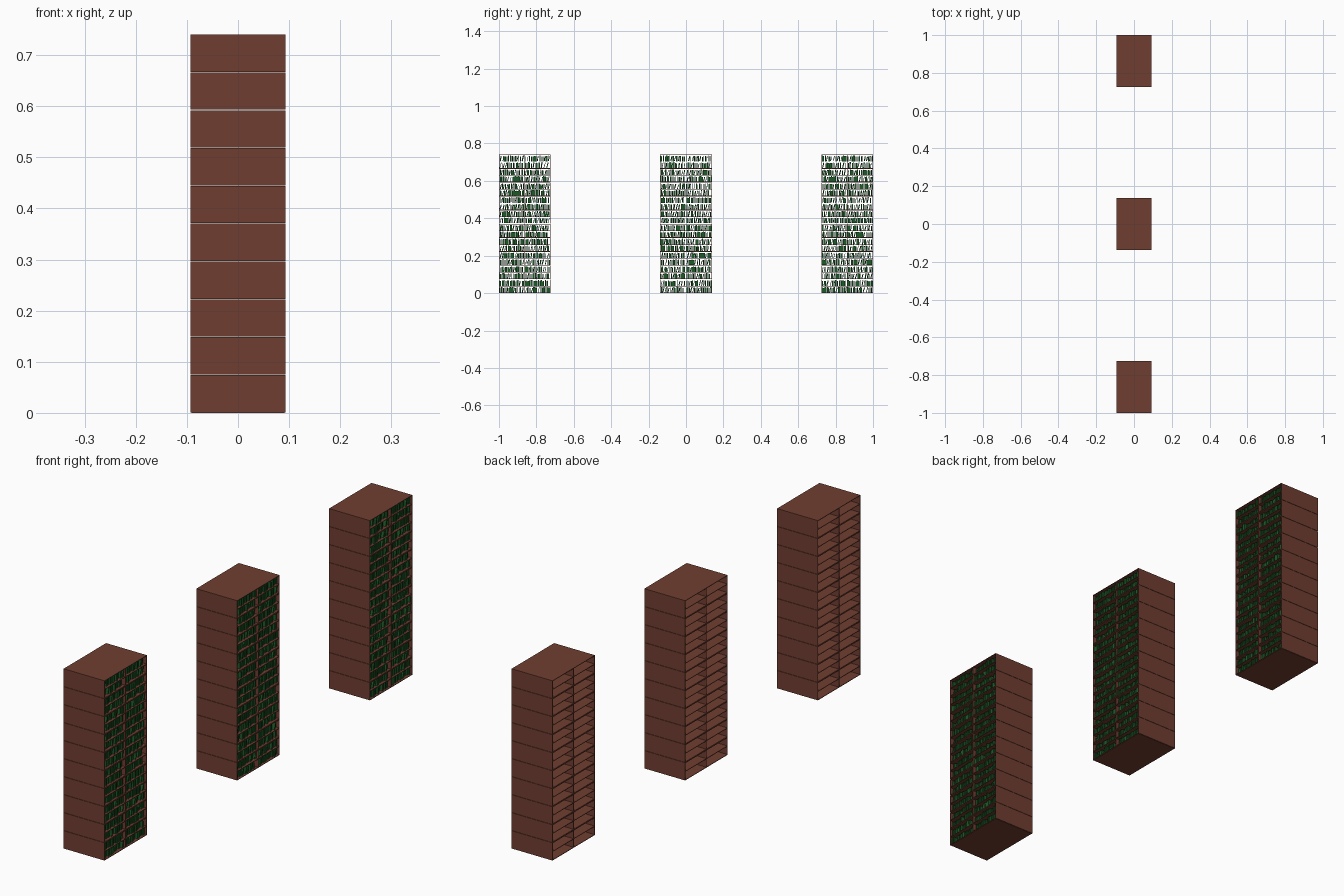
import bpy, bmesh, math, random
from mathutils import Matrix, Vector

if "Cube" in bpy.data.objects:
    bpy.data.objects.remove(bpy.data.objects["Cube"])

random.seed(4)
W, D, H = 0.276, 0.186, 0.74      # rack width (y), depth (x), height
N = 10                            # stacked modules per rack
MH = H / N                        # module pitch
GAP, T = 0.0012, 0.0022           # joint between modules, board thickness


def material(name, col):
    m = bpy.data.materials.new(name)
    m.diffuse_color = col
    m.use_nodes = True
    m.node_tree.nodes["Principled BSDF"].inputs["Base Color"].default_value = m.diffuse_color
    return m


wood = material("brown_wood", (0.16, 0.048, 0.03, 1))
green = material("dark_green", (0.012, 0.10, 0.02, 1))


def box(bm, lo, hi, pivot=None, angle=0.0):
    lo, hi = Vector(lo), Vector(hi)
    size, mid = hi - lo, (lo + hi) / 2
    mat = Matrix.Translation(mid) @ Matrix.Diagonal((*size, 1))
    if pivot is not None:
        p = Matrix.Translation(pivot)
        mat = p @ Matrix.Rotation(angle, 4, 'X') @ p.inverted() @ mat
    bmesh.ops.create_cube(bm, size=1, matrix=mat)


def finish(bm, name, mat, y):
    me = bpy.data.meshes.new(name)
    bm.to_mesh(me)
    bm.free()
    me.materials.append(mat)
    ob = bpy.data.objects.new(name, me)
    ob.location.y = y
    bpy.context.collection.objects.link(ob)


def shelf_module(bm, z):
    x, y = D / 2, W / 2
    z0, z1 = z + GAP, z + MH
    zm = (z0 + z1) / 2
    # side panels
    for s in (-1, 1):
        a, b = sorted((s * y, s * (y - T)))
        box(bm, (-x, a, z0), (x, b, z1))
    # bottom, middle and top boards
    for zb in (z0, zm - T / 2, z1 - T):
        box(bm, (-x, -y + T, zb), (x, y - T, zb + T))
    # centre divider, one piece per shelf
    for a, b in ((z0 + T, zm - T / 2), (zm + T / 2, z1 - T)):
        box(bm, (-x, -T / 2, a), (x, T / 2, b))
    return (z0 + T, zm + T / 2)


def fill_row(bm, y0, y1, z):
    # upright and leaning books along the open right-hand side
    y = y0 + random.uniform(0, 0.003)
    while True:
        t = random.uniform(0.0025, 0.0065)
        h = random.uniform(0.024, 0.0305)
        ang = random.choice((0, 0, 0, random.uniform(0.08, 0.3)))
        span = t * math.cos(ang) + h * math.sin(ang)
        if y + span > y1:
            break
        front = D / 2 - random.uniform(0.004, 0.014)
        lo = (front - random.uniform(0.05, 0.065), y, z)
        # leaning towards +y: pivot on the lower far corner
        lift = 0.0002
        piv = Vector((0, y + t, z))
        shift = t - t * math.cos(ang)
        box(bm, (lo[0], y - shift, z + lift), (front, y + t - shift, z + h + lift),
            piv - Vector((0, shift, 0)), -ang)
        y += span + random.choice((0.0003, 0.0005, random.uniform(0.001, 0.006)))


for name, yc in (("front", -1 + W / 2), ("middle", 0), ("rear", 1 - W / 2)):
    frame, books = bmesh.new(), bmesh.new()
    for i in range(N):
        for z in shelf_module(frame, i * MH):
            fill_row(books, -W / 2 + T, -T / 2, z)
            fill_row(books, T / 2, W / 2 - T, z)
    # base strip so the rack rests on the ground
    box(frame, (-D / 2 + 0.002, -W / 2 + 0.002, 0), (D / 2 - 0.002, W / 2 - 0.002, GAP))
    finish(frame, name + "_shelf_rack", wood, yc)
    finish(books, name + "_books", green, yc)
